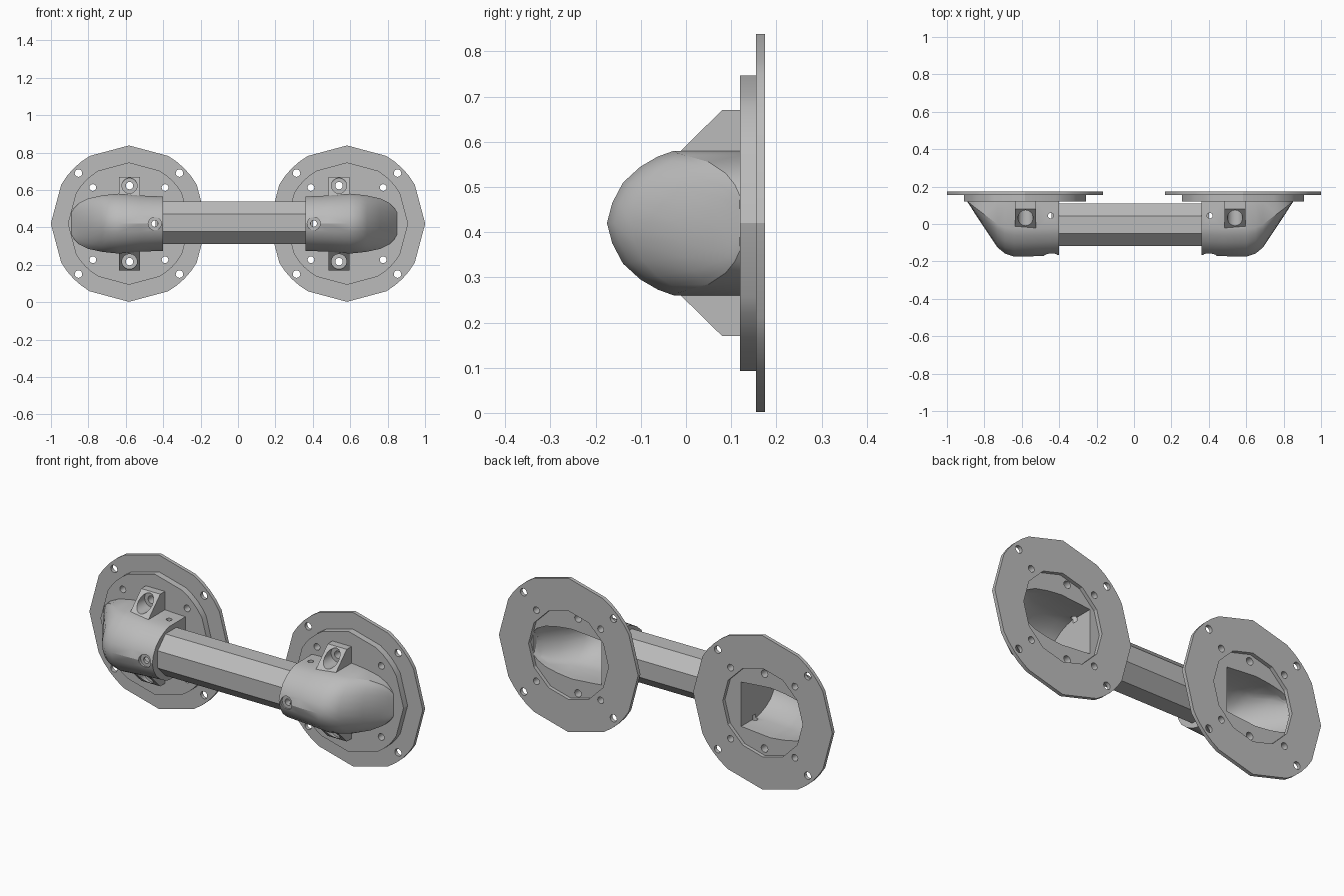
import bpy, bmesh, math
from mathutils import Vector

old = bpy.data.objects.get("Cube")
if old:
    bpy.data.objects.remove(old, do_unlink=True)

ZC = 0.42        # axis height
FLANGE_X = 0.583
HUB_SHIFT = -0.02  # hubs and bar sit slightly off centre

grey = bpy.data.materials.new("light grey plastic")
grey.use_nodes = True
grey.diffuse_color = (0.5, 0.5, 0.5, 1)
grey.node_tree.nodes["Principled BSDF"].inputs["Base Color"].default_value = (0.5, 0.5, 0.5, 1)


def loft(name, rings):
    """Skin equal-length closed rings and cap both ends."""
    bm = bmesh.new()
    loops = [[bm.verts.new(p) for p in ring] for ring in rings]
    n = len(loops[0])
    for a, b in zip(loops, loops[1:]):
        for i in range(n):
            j = (i + 1) % n
            bm.faces.new((a[i], a[j], b[j], b[i]))
    bm.faces.new(loops[0])
    bm.faces.new(loops[-1])
    bmesh.ops.recalc_face_normals(bm, faces=bm.faces)
    mesh = bpy.data.meshes.new(name)
    bm.to_mesh(mesh)
    bm.free()
    mesh.materials.append(grey)
    obj = bpy.data.objects.new(name, mesh)
    bpy.context.collection.objects.link(obj)
    return obj


def prism(name, outline, start, end, axis):
    """Extrude a 2D outline along x, y or z."""
    place = {"x": lambda p, d: (d, p[0], p[1]),
             "y": lambda p, d: (p[0], d, p[1]),
             "z": lambda p, d: (p[0], p[1], d)}[axis]
    return loft(name, [[place(p, d) for p in outline] for d in (start, end)])


def polygon(cx, cy, r, angles):
    return [(cx + r * math.cos(math.radians(a)), cy + r * math.sin(math.radians(a)))
            for a in angles]


def drill(cx, cy, r, start, end, axis, sides=16):
    angles = [360 * i / sides for i in range(sides)]
    return prism("drill", polygon(cx, cy, r, angles), start, end, axis)


def combine(obj, tools, operation="DIFFERENCE"):
    bpy.context.view_layer.objects.active = obj
    for tool in tools:
        mod = obj.modifiers.new("cut", "BOOLEAN")
        mod.operation = operation
        mod.solver = "EXACT"
        mod.object = tool
        bpy.ops.object.modifier_apply(modifier=mod.name)
        bpy.data.objects.remove(tool, do_unlink=True)


def smooth(obj, angle=28):
    bpy.ops.object.select_all(action="DESELECT")
    obj.select_set(True)
    bpy.context.view_layer.objects.active = obj
    bpy.ops.object.shade_smooth_by_angle(angle=math.radians(angle))


# Disc outline: long chords at the quadrants, rounded on the diagonals
DISC = [q + a for q in (0, 90, 180, 270) for a in (0, 30, 37.5, 45, 52.5, 60)]

# Bullet cross-section: (fraction of depth, fraction of half height)
ARCH = [(0, 1), (0.5, 1), (0.62, 0.92), (0.75, 0.78), (0.88, 0.56), (0.96, 0.28)]
ARCH = ARCH + [(1, 0)] + [(d, -h) for d, h in reversed(ARCH)]

# Hub stations: distance from centre, front y, half height
STATIONS = [(0.38, -0.165, 0.145), (0.5, -0.172, 0.15), (0.62, -0.175, 0.16),
            (0.67, -0.158, 0.155), (0.71, -0.125, 0.15), (0.78, -0.02, 0.135),
            (0.83, 0.055, 0.11), (0.855, 0.095, 0.085), (0.87, 0.118, 0.06)]


def hub_ring(s, x, front, half, back):
    return [(s * x + HUB_SHIFT, back - d * (back - front), ZC + h * half) for d, h in ARCH]


for s, side in ((-1, "right"), (1, "left")):
    fx = s * FLANGE_X
    lug_x = s * 0.56 + HUB_SHIFT
    screw_x = s * 0.425 + HUB_SHIFT

    def cavity():
        rings = [hub_ring(s, 0.42, -0.135, 0.12, 0.18)]
        rings += [hub_ring(s, x - 0.025, f + 0.03, h - 0.025, 0.18)
                  for x, f, h in STATIONS[1:-1]]
        return loft("cavity", rings)

    def bolt_drills():
        spots = [(o, r) for o, r in ((0.27, 0.02), (0.193, 0.018))]
        holes = [drill(fx + i * o, ZC + k * o, r, 0, 0.3, "y")
                 for o, r in spots for i in (-1, 1) for k in (-1, 1)]
        return holes + [drill(lug_x, ZC + k * 0.203, 0.02, 0, 0.3, "y") for k in (-1, 1)]

    # Wall flange with a wide opening
    flange = prism(side + "_wall_flange", polygon(fx, ZC, 0.418, DISC), 0.155, 0.175, "y")
    opening = prism("opening", polygon(fx, ZC, 0.24, range(0, 360, 30)), 0, 0.3, "y")
    combine(flange, [opening] + bolt_drills())
    smooth(flange)

    # Raised disc carrying the hub
    disc = prism(side + "_mounting_disc", polygon(fx, ZC, 0.327, DISC), 0.12, 0.1551, "y")
    combine(disc, [cavity()] + bolt_drills())
    smooth(disc)

    # Hollow bullet hub with sloped screw lugs above and below
    hub = loft(side + "_hub", [hub_ring(s, x, f, h, 0.121) for x, f, h in STATIONS])
    lugs = []
    for k in (-1, 1):
        side_view = [(0.1215, 0.25), (0.08, 0.25), (-0.03, 0.142), (-0.03, 0.1), (0.1215, 0.1)]
        lugs.append(prism("lug", [(y, ZC + k * z) for y, z in side_view],
                          lug_x - 0.057, lug_x + 0.057, "x"))
    combine(hub, lugs, "UNION")
    cuts = [cavity()]
    for k in (-1, 1):
        cuts.append(drill(lug_x, ZC + k * 0.203, 0.041, -0.1, 0.085, "y"))
        cuts.append(drill(lug_x, ZC + k * 0.203, 0.02, 0, 0.3, "y"))
        cuts.append(drill(screw_x, 0.045, 0.015, ZC + k * 0.1, ZC + k * 0.2, "z"))
    cuts.append(drill(screw_x, ZC, 0.035, -0.3, -0.15, "y"))
    cuts.append(drill(screw_x, ZC, 0.017, -0.3, -0.1, "y"))
    combine(hub, cuts)
    smooth(hub)

# Octagonal grab bar
bar = prism("grab_bar", polygon(-0.004, ZC + 0.004, 0.1225, [22.5 + 45 * i for i in range(8)]),
            HUB_SHIFT - 0.41, HUB_SHIFT + 0.41, "x")
